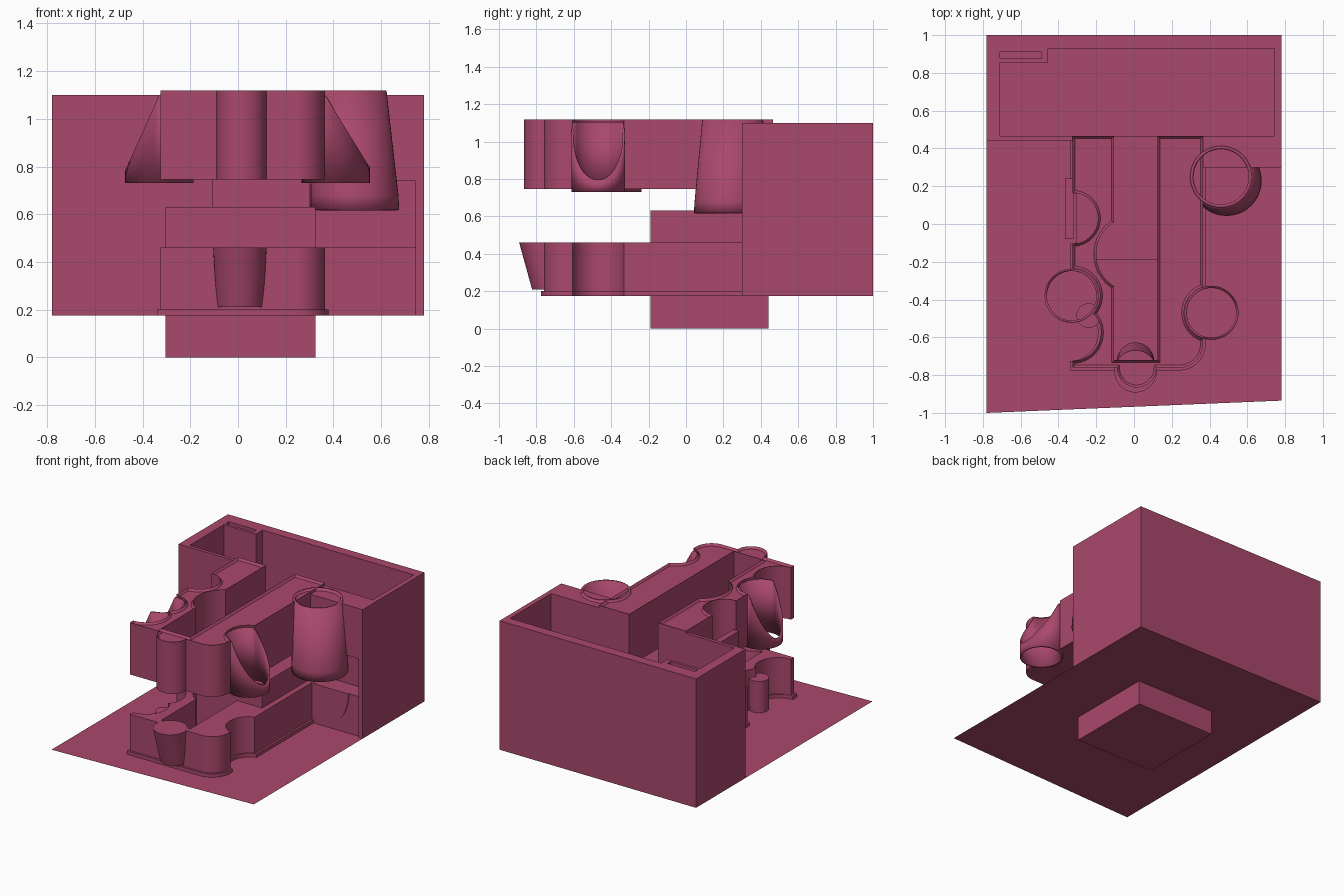
import bpy, bmesh, math

if "Cube" in bpy.data.objects:
    bpy.data.objects.remove(bpy.data.objects["Cube"])

mat = bpy.data.materials.new("plum")
mat.diffuse_color = (0.40, 0.065, 0.15, 1)
mat.use_nodes = True
mat.node_tree.nodes["Principled BSDF"].inputs["Base Color"].default_value = mat.diffuse_color


def finish(name, bm, smooth=False, normals=True):
    if normals:
        bmesh.ops.recalc_face_normals(bm, faces=bm.faces[:])
    me = bpy.data.meshes.new(name)
    bm.to_mesh(me)
    bm.free()
    ob = bpy.data.objects.new(name, me)
    bpy.context.collection.objects.link(ob)
    me.materials.append(mat)
    if smooth:
        bpy.ops.object.select_all(action='DESELECT')
        ob.select_set(True)
        bpy.context.view_layer.objects.active = ob
        bpy.ops.object.shade_smooth_by_angle(angle=math.radians(30))
    return ob


def box(name, x0, x1, y0, y1, z0, z1):
    bm = bmesh.new()
    bmesh.ops.create_cube(bm, size=1)
    for v in bm.verts:
        v.co = ((x0 + x1) / 2 + v.co.x * (x1 - x0), (y0 + y1) / 2 + v.co.y * (y1 - y0),
                (z0 + z1) / 2 + v.co.z * (z1 - z0))
    return finish(name, bm)


def arc(cx, cy, r, a0, a1, n=16):
    return [(cx + r * math.cos(math.radians(a0 + (a1 - a0) * i / n)),
             cy + r * math.sin(math.radians(a0 + (a1 - a0) * i / n))) for i in range(n + 1)]


def plan(bump, d=0.0):
    """U-shaped storey outline with round bites; d pushes the outside outward."""
    left, right, front = -0.325 - d, 0.365 + d, -0.76 - d
    p = [(0.125, 0.465), (0.125, -0.72), (-0.105, -0.72)]
    p += arc(0, -0.16, 0.2, 238, 122)
    p += [(-0.105, 0.465), (left, 0.465)]
    p += arc(left, 0.03, 0.135, 90, -90)
    p += arc(left, -0.38, 0.145, 90, -43)
    p += arc(left, -0.575, 0.15, 40, -90)
    p += [(left, front)]
    if bump:
        p += arc(0.015, front, 0.105, 180, 360, 24)
    p += arc(0.24, -0.635, 0.125 + d, -90, 0)
    p += arc(0.41 + d, -0.47, 0.145, 252, 108)
    p += [(right, 0.465)]
    return p


def extrude_plan(name, pts, z0, z1, rim=0.0):
    bm = bmesh.new()
    lo = bm.faces.new([bm.verts.new((x, y, z0)) for x, y in pts])
    hi = [bm.verts.new((x, y, z1)) for x, y in pts]
    top = bm.faces.new(hi)
    lv = list(lo.verts)
    for i in range(len(pts)):
        j = (i + 1) % len(pts)
        bm.faces.new((lv[i], lv[j], hi[j], hi[i]))
    bmesh.ops.recalc_face_normals(bm, faces=bm.faces[:])
    if rim:
        bmesh.ops.inset_region(bm, faces=[top], thickness=0.013, use_even_offset=True)
        for v in top.verts:
            v.co.z -= rim
    return finish(name, bm, True)


def tube(name, rings, cut=None, wall=0.012, n=48, capped=False):
    """Rings are (x, y, radius, z); cut(x) limits the height of the tube."""
    bm = bmesh.new()
    rows = []
    for cx, cy, r, z in rings:
        row = []
        for i in range(n):
            a = 2 * math.pi * i / n
            x, y = cx + r * math.cos(a), cy + r * math.sin(a)
            row.append(bm.verts.new((x, y, min(z, cut(x)) if cut else z)))
        rows.append(row)
    for a, b in zip(rows, rows[1:]):
        for i in range(n):
            j = (i + 1) % n
            bm.faces.new((a[i], a[j], b[j], b[i]))
    if capped:
        bm.faces.new(rows[0][::-1])
        bm.faces.new(rows[-1])
    ob = finish(name, bm, True, capped)
    if not capped:
        m = ob.modifiers.new("wall", 'SOLIDIFY')
        m.thickness = wall
        m.offset = -1
    return ob


# ground sheet
bm = bmesh.new()
bm.faces.new([bm.verts.new((x, y, 0.175)) for x, y in
              [(-0.78, -1), (0.78, -0.935), (0.78, 1), (-0.78, 1)]])
finish("ground_sheet", bm, normals=False)

# central core, reaching below the ground
box("core_block", -0.305, 0.325, -0.19, 0.44, 0, 0.63)

# rear block: open-topped walls
box("left_wall", -0.78, -0.71, 0.44, 1, 0.175, 1.1)
box("right_wall", 0.745, 0.78, 0.30, 1, 0.175, 1.1)
box("back_wall", -0.71, 0.745, 0.93, 1, 0.175, 1.1)
box("front_left_wall", -0.71, -0.105, 0.44, 0.465, 0.175, 1.1)
box("front_middle_wall", -0.105, 0.30, 0.44, 0.465, 0.175, 0.63)
box("front_right_wall", 0.30, 0.745, 0.44, 0.465, 0.175, 0.74)
box("front_right_upper_block", 0.36, 0.745, 0.30, 0.465, 0.74, 1.1)

# service duct in the back left corner
for i, (x0, x1, y0, y1) in enumerate([(-0.71, -0.455, 0.855, 0.875), (-0.71, -0.455, 0.91, 0.93),
                                      (-0.49, -0.455, 0.875, 0.91)]):
    box("duct_wall_%d" % i, x0, x1, y0, y1, 0.175, 1.1)

# recessed parapet with a half-round panel
box("recess_parapet", 0.365, 0.745, 0.315, 0.44, 0.175, 0.46)
bm = bmesh.new()
f = bm.faces.new([bm.verts.new((x, 0.315, 0.46 + (z * 1.69 if z else 0)))
                  for x, z in arc(0.53, 0, 0.13, 180, 360, 24)])
g = bmesh.ops.extrude_face_region(bm, geom=[f])["geom"]
for v in g:
    if isinstance(v, bmesh.types.BMVert):
        v.co.y -= 0.006
finish("half_round_panel", bm)

# lower and upper storeys
extrude_plan("lower_storey", plan(False), 0.175, 0.46)
extrude_plan("lower_skirt", plan(False, 0.015), 0.175, 0.2)
extrude_plan("upper_storey", plan(True), 0.745, 1.118, 0.015)
tube("lower_front_bay", [(0.008, -0.725, 0.098, 0.21), (0.008, -0.78, 0.112, 0.46)], capped=True)
tube("lower_left_column", [(-0.24, -0.485, 0.065, 0.175), (-0.24, -0.485, 0.065, 0.4)], capped=True)
box("left_side_panel", -0.365, -0.32, -0.08, 0.24, 0.745, 0.92)

# slant-cut light scoops and the tapered tower
tube("left_scoop", [(-0.33, -0.38, 0.143, 0.73), (-0.33, -0.38, 0.143, 1.105)],
     lambda x: 1.1 - (-0.33 - x) * 2.21)
tube("right_scoop", [(0.41, -0.47, 0.143, 0.73), (0.41, -0.47, 0.143, 1.105)],
     lambda x: 1.1 - (x - 0.365) * 1.62)
tube("tapered_tower", [(0.49, 0.228, 0.186, 0.617), (0.489, 0.23, 0.184, 0.68),
                       (0.46, 0.25, 0.163, 1.118)], wall=0.016)
